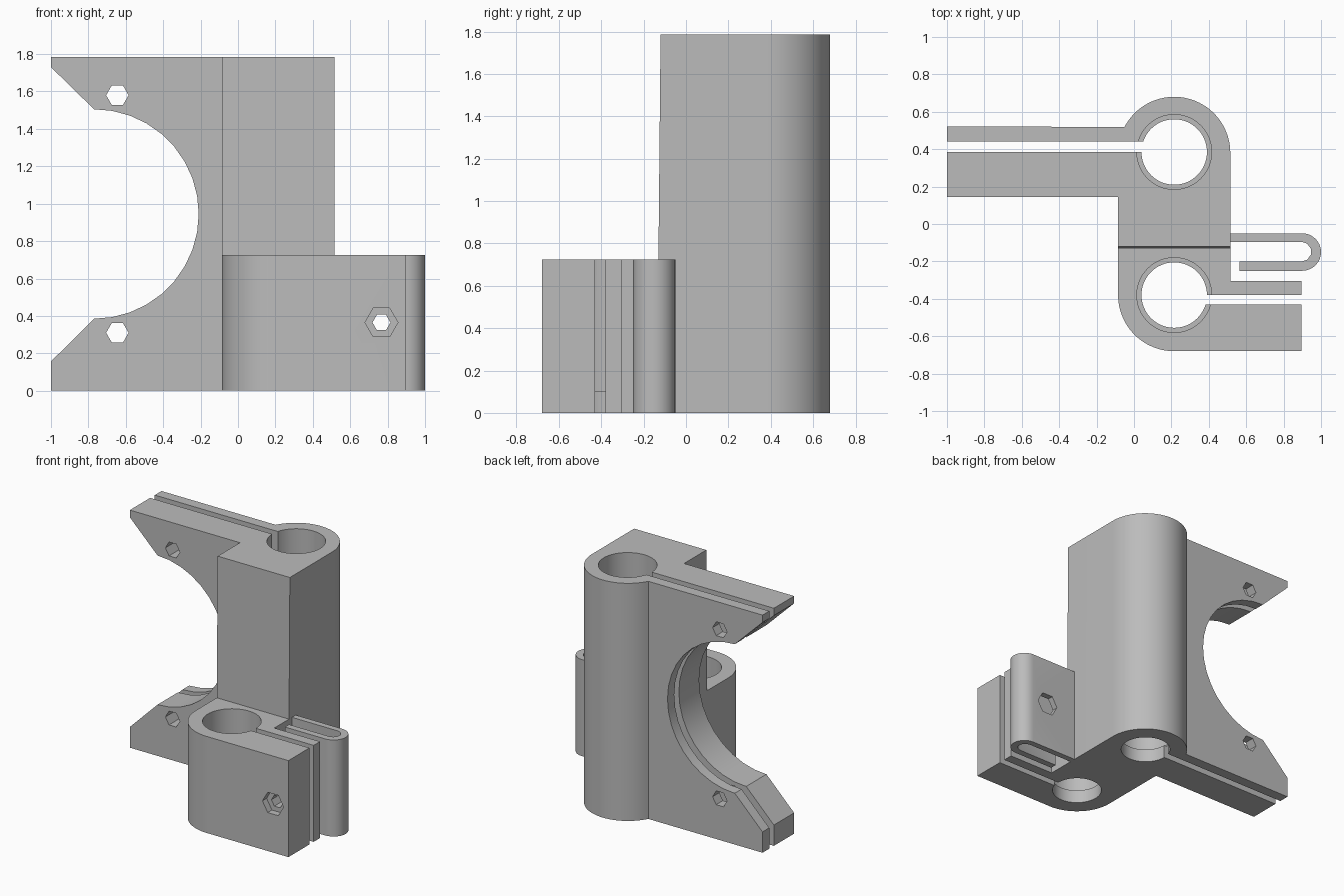
import bpy, bmesh
from math import radians, sin, cos

cube = bpy.data.objects.get("Cube")
if cube:
    bpy.data.objects.remove(cube, do_unlink=True)

grey = bpy.data.materials.new("plain_grey")
grey.use_nodes = True
grey.diffuse_color = (0.5, 0.5, 0.5, 1)
grey.node_tree.nodes["Principled BSDF"].inputs["Base Color"].default_value = (0.5, 0.5, 0.5, 1)


def arc(cx, cy, r, a0, a1, n):
    angles = [radians(a0 + (a1 - a0) * i / n) for i in range(n + 1)]
    return [(cx + r * cos(a), cy + r * sin(a)) for a in angles]


def circle(cx, cy, r, n):
    return arc(cx, cy, r, 0, 360, n)[:-1]


def box(x0, x1, y0, y1):
    return [(x0, y0), (x1, y0), (x1, y1), (x0, y1)]


def prism(name, outline, lo, hi, axis="z"):
    """Extrude an outline along z (outline in xy) or along y (outline in xz)."""
    bm = bmesh.new()

    def ring(d):
        return [bm.verts.new((a, b, d) if axis == "z" else (a, d, b)) for a, b in outline]
    low, top = ring(lo), ring(hi)
    bm.faces.new(low)
    bm.faces.new(top)
    for i in range(len(low)):
        j = (i + 1) % len(low)
        bm.faces.new((low[i], low[j], top[j], top[i]))
    bmesh.ops.recalc_face_normals(bm, faces=bm.faces)
    mesh = bpy.data.meshes.new(name)
    bm.to_mesh(mesh)
    bm.free()
    obj = bpy.data.objects.new(name, mesh)
    bpy.context.collection.objects.link(obj)
    mesh.materials.append(grey)
    return obj


def activate(obj):
    bpy.ops.object.select_all(action="DESELECT")
    obj.select_set(True)
    bpy.context.view_layer.objects.active = obj


def cut(obj, outline, lo, hi, axis="z"):
    cutter = prism("cutter", outline, lo, hi, axis)
    cutter.hide_render = True
    mod = obj.modifiers.new("cut", "BOOLEAN")
    mod.operation = "DIFFERENCE"
    mod.solver = "EXACT"
    mod.object = cutter
    activate(obj)
    bpy.ops.object.modifier_apply(modifier=mod.name)
    bpy.data.objects.remove(cutter, do_unlink=True)


def bore(obj, cx, cy, height):
    # Rod socket with a narrower lip at the bottom
    cut(obj, circle(cx, cy, 0.175, 64), -0.1, height + 0.1)
    cut(obj, circle(cx, cy, 0.2, 64), 0.1, height + 0.1)


TALL, SHORT, BORE_X = 1.785, 0.725, 0.215

# Tall clamp: rounded column with a plate-like arm
tall = prism("tall_clamp",
             [(-1, 0.145), (-0.085, 0.145), (-0.085, -0.13), (0.515, -0.13)]
             + arc(BORE_X, 0.38, 0.3, 0, 152.2, 36) + [(-1, 0.52)], 0, TALL)
# Slightly sloping front face
for v in tall.data.vertices:
    if v.co.y < -0.1:
        v.co.y = -0.12 if v.co.z > 1 else -0.137
bore(tall, BORE_X, 0.385, TALL)
cut(tall, box(-1.1, BORE_X, 0.385, 0.44), -0.1, TALL + 0.1)
# Round bearing opening with flared mouth
cut(tall, [(-1.1, 1.828)] + arc(-0.77, 0.945, 0.56, 90, -90, 18) + [(-1.1, 0.057)],
    0, 0.7, "y")
for z in (0.31, 1.58):
    cut(tall, circle(-0.645, z, 0.06, 6), 0, 0.7, "y")

# Short clamp: rounded block with split jaw
short = prism("short_clamp",
              arc(BORE_X, -0.38, 0.3, 180, 270, 24)
              + [(0.895, -0.68), (0.895, -0.305), (0.515, -0.305),
                 (0.515, -0.13), (-0.085, -0.13)], 0, SHORT)
bore(short, BORE_X, -0.38, SHORT)
cut(short, box(BORE_X, 1, -0.43, -0.38), -0.1, SHORT + 0.1)
cut(short, circle(0.767, 0.365, 0.048, 6), -0.8, -0.2, "y")
cut(short, circle(0.767, 0.365, 0.088, 6), -0.8, -0.63, "y")

# Folded belt hook beside the jaw
hook = prism("belt_hook",
             [(0.565, -0.25)] + arc(0.9, -0.15, 0.1, -90, 90, 16)
             + [(0.51, -0.05), (0.51, -0.095)]
             + arc(0.895, -0.148, 0.053, 90, -90, 5) + [(0.565, -0.201)], 0, SHORT)
cut(hook, circle(0.767, 0.365, 0.088, 6), -0.28, 0, "y")

for part in (tall, short, hook):
    activate(part)
    bpy.ops.object.shade_smooth_by_angle(angle=radians(30))
